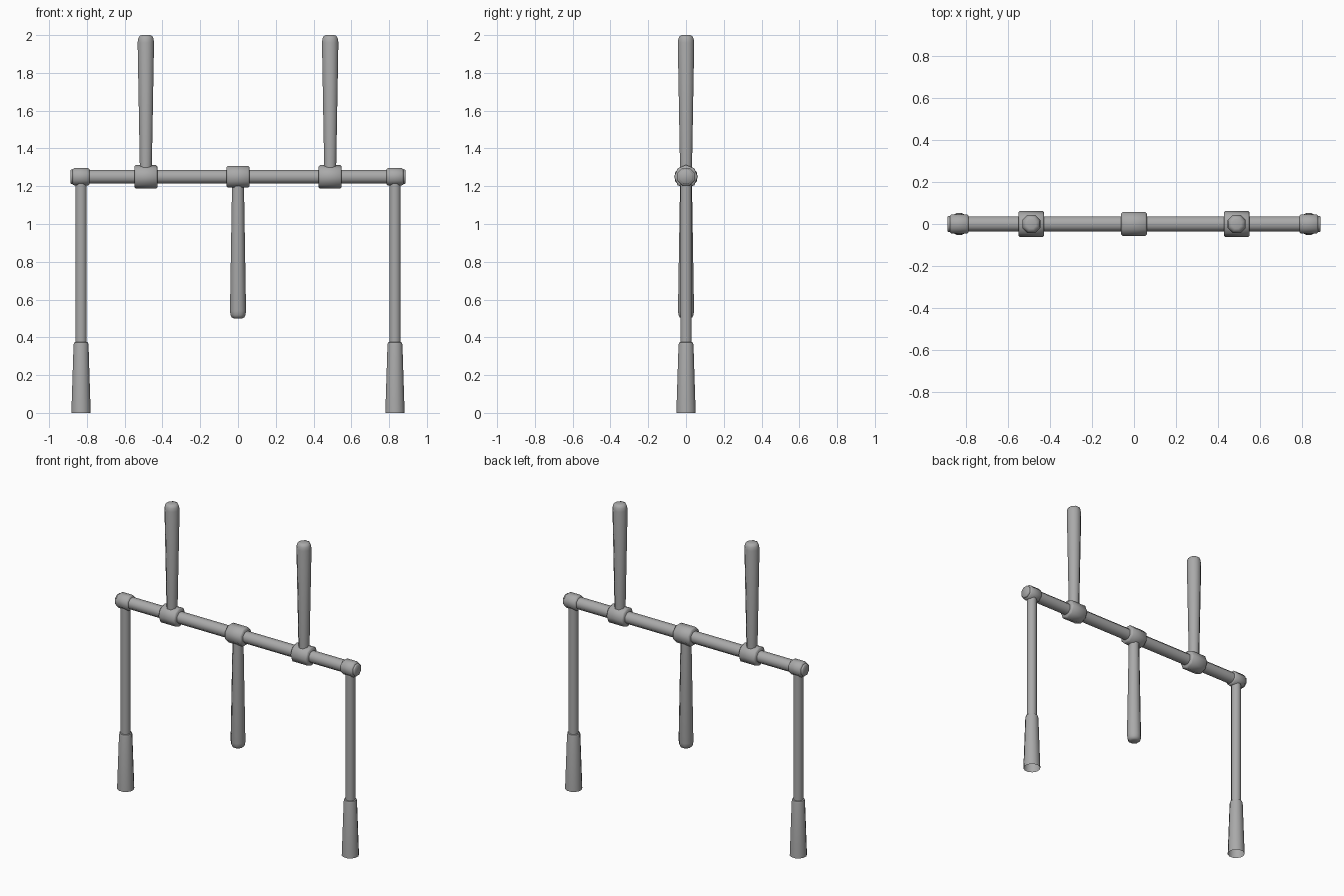
import bpy
import math
from mathutils import Matrix

cube = bpy.data.objects.get("Cube")
if cube:
    bpy.data.objects.remove(cube)

grey = bpy.data.materials.new("grey metal")
grey.use_nodes = True
GREY = (0.4, 0.4, 0.4, 1)
grey.diffuse_color = GREY
grey.node_tree.nodes["Principled BSDF"].inputs["Base Color"].default_value = GREY

BAR_Z = 1.25
ALONG_X = Matrix.Rotation(math.pi / 2, 4, 'Y')


def lathe(name, profile, sides, at, turn=Matrix(), cap_start=True, phase=0.5):
    """Revolve (radius, height) points around local z, then turn and place."""
    verts, faces = [], []
    for r, h in profile:
        for i in range(sides):
            a = 2 * math.pi * (i + phase) / sides
            verts.append((r * math.cos(a), r * math.sin(a), h))
    for k in range(len(profile) - 1):
        for i in range(sides):
            j = (i + 1) % sides
            faces.append((k * sides + i, k * sides + j,
                          (k + 1) * sides + j, (k + 1) * sides + i))
    last = (len(profile) - 1) * sides
    faces.append(tuple(range(last, last + sides)))
    if cap_start:
        faces.append(tuple(reversed(range(sides))))
    mesh = bpy.data.meshes.new(name)
    mesh.from_pydata(verts, [], faces)
    mesh.transform(turn)
    mesh.materials.append(grey)
    obj = bpy.data.objects.new(name, mesh)
    obj.location = at
    bpy.context.collection.objects.link(obj)
    bpy.ops.object.select_all(action='DESELECT')
    obj.select_set(True)
    bpy.context.view_layer.objects.active = obj
    bpy.ops.object.shade_smooth_by_angle(angle=math.radians(50))
    return obj


def collar(name, x, r, half, bevel=0.008, phase=0.5):
    """Chamfered sleeve wrapped around the bar."""
    lathe(name, [(r - bevel, -half), (r, bevel - half),
                 (r, half - bevel), (r - bevel, half)],
          8, (x, 0, BAR_Z), ALONG_X, phase=phase)


def grip(name, x, length, r_base, r_end, turn=Matrix()):
    """Tapered handle with a rounded end, growing out of the bar."""
    lathe(name, [(r_base, 0.03), (r_end, length - 0.04),
                 (r_end * 0.93, length - 0.018),
                 (r_end * 0.78, length - 0.005), (r_end * 0.5, length)],
          8, (x, 0, BAR_Z), turn)


# Crossbar
lathe("crossbar", [(0.039, -0.87), (0.039, 0.87)], 8, (0, 0, BAR_Z), ALONG_X)

# Centre handle, hanging down
collar("centre_collar", 0, 0.062, 0.061)
grip("centre_grip", 0, 0.75, 0.034, 0.046, Matrix.Rotation(math.pi, 4, 'X'))

# Upright handles, end fittings and legs on both sides
for side, s in (("left", 1), ("right", -1)):
    collar(side + "_collar", s * 0.488, 0.063, 0.061, phase=0)
    grip(side + "_grip", s * 0.488, 0.75, 0.034, 0.047)
    collar(side + "_end_collar", s * 0.831, 0.05, 0.045)
    collar(side + "_end_cap", s * 0.875, 0.041, 0.012, 0.004)
    lathe(side + "_leg", [(0.031, 0.3), (0.031, BAR_Z - 0.03)], 12, (s * 0.831, 0, 0))
    lathe(side + "_foot", [(0.053, 0), (0.041, 0.36), (0.038, 0.373), (0.03, 0.375)],
          12, (s * 0.831, 0, 0), cap_start=False)
